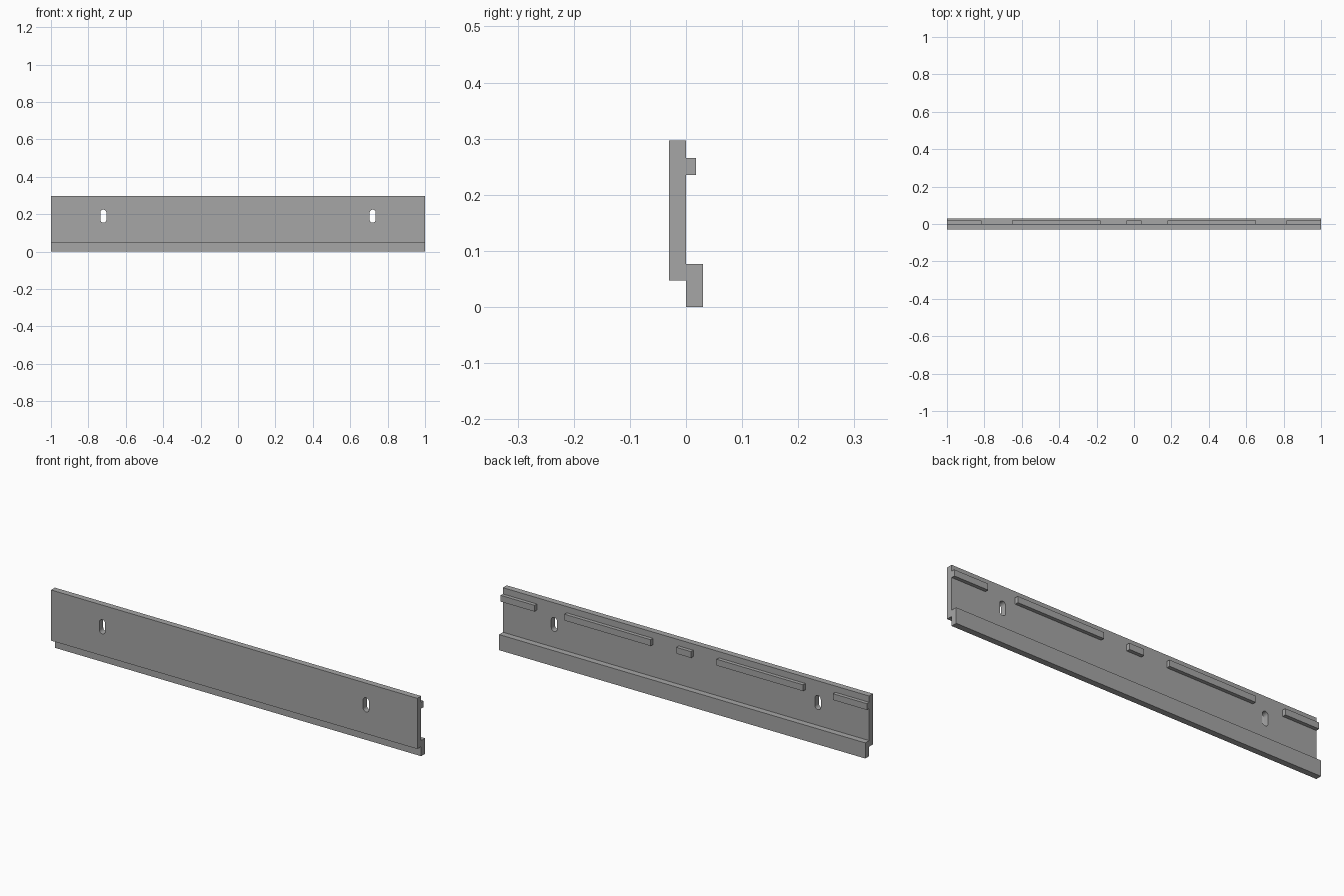
import bpy
import bmesh
import math

cube = bpy.data.objects.get("Cube")
if cube:
    bpy.data.objects.remove(cube, do_unlink=True)

GREY = (0.38, 0.38, 0.38, 1.0)
grey = bpy.data.materials.new("plain grey")
grey.use_nodes = True
grey.diffuse_color = GREY
grey.node_tree.nodes["Principled BSDF"].inputs["Base Color"].default_value = GREY


def extrude_profile(name, points, direction):
    """Extrude a closed outline of 3D points along a direction."""
    bm = bmesh.new()
    face = bm.faces.new([bm.verts.new(p) for p in points])
    top = bmesh.ops.extrude_face_region(bm, geom=[face], use_keep_orig=True)["geom"]
    bmesh.ops.translate(bm, vec=direction,
                        verts=[g for g in top if isinstance(g, bmesh.types.BMVert)])
    bmesh.ops.recalc_face_normals(bm, faces=bm.faces)
    mesh = bpy.data.meshes.new(name)
    bm.to_mesh(mesh)
    bm.free()
    mesh.materials.append(grey)
    obj = bpy.data.objects.new(name, mesh)
    bpy.context.collection.objects.link(obj)
    return obj


# Stepped panel: front plate with a lower rail set back behind it
BACK = 0.0
section = [(-0.03, 0.047), (BACK, 0.047), (BACK, 0.0), (0.03, 0.0),
           (0.03, 0.077), (BACK, 0.077), (BACK, 0.297), (-0.03, 0.297)]
panel = extrude_profile("panel", [(-1, y, z) for y, z in section], (2, 0, 0))

# Two upright mounting slots cut through the plate
RADIUS, HALF, SEGMENTS = 0.016, 0.019, 12
for side, x in (("right", -0.72), ("left", 0.72)):
    outline = []
    for centre, start in ((0.19 + HALF, 0), (0.19 - HALF, math.pi)):
        for i in range(SEGMENTS + 1):
            a = start + math.pi * i / SEGMENTS
            outline.append((x + RADIUS * math.cos(a), -0.1, centre + RADIUS * math.sin(a)))
    cutter = extrude_profile(side + "_slot_cutter", outline, (0, 0.2, 0))
    cutter.hide_render = True
    cutter.hide_set(True)
    cutter.display_type = 'WIRE'
    cut = panel.modifiers.new(side + " slot", 'BOOLEAN')
    cut.operation = 'DIFFERENCE'
    cut.solver = 'EXACT'
    cut.object = cutter

# Apply the cuts and remove the cutters
bpy.context.view_layer.update()
graph = bpy.context.evaluated_depsgraph_get()
panel_mesh = bpy.data.meshes.new_from_object(panel.evaluated_get(graph))
cutters = [m.object for m in panel.modifiers]
panel.modifiers.clear()
panel.data = panel_mesh
for cutter in cutters:
    bpy.data.objects.remove(cutter, do_unlink=True)


# Row of raised cleats along the upper back
def cleat(name, x0, x1):
    y, low, high = BACK - 0.002, 0.235, 0.266
    outline = [(x0, y, low), (x1, y, low), (x1, y, high), (x0, y, high)]
    return extrude_profile(name, outline, (0, 0.02, 0))


cleat("middle_cleat", -0.04, 0.04)
for label, inner, outer in (("long", 0.18, 0.652), ("end", 0.815, 1.0)):
    cleat("left_" + label + "_cleat", inner, outer)
    cleat("right_" + label + "_cleat", -outer, -inner)

# Smooth slot ends, keep every edge crisp
bpy.ops.object.select_all(action='DESELECT')
panel.select_set(True)
bpy.context.view_layer.objects.active = panel
bpy.ops.object.shade_smooth_by_angle(angle=math.radians(30))
